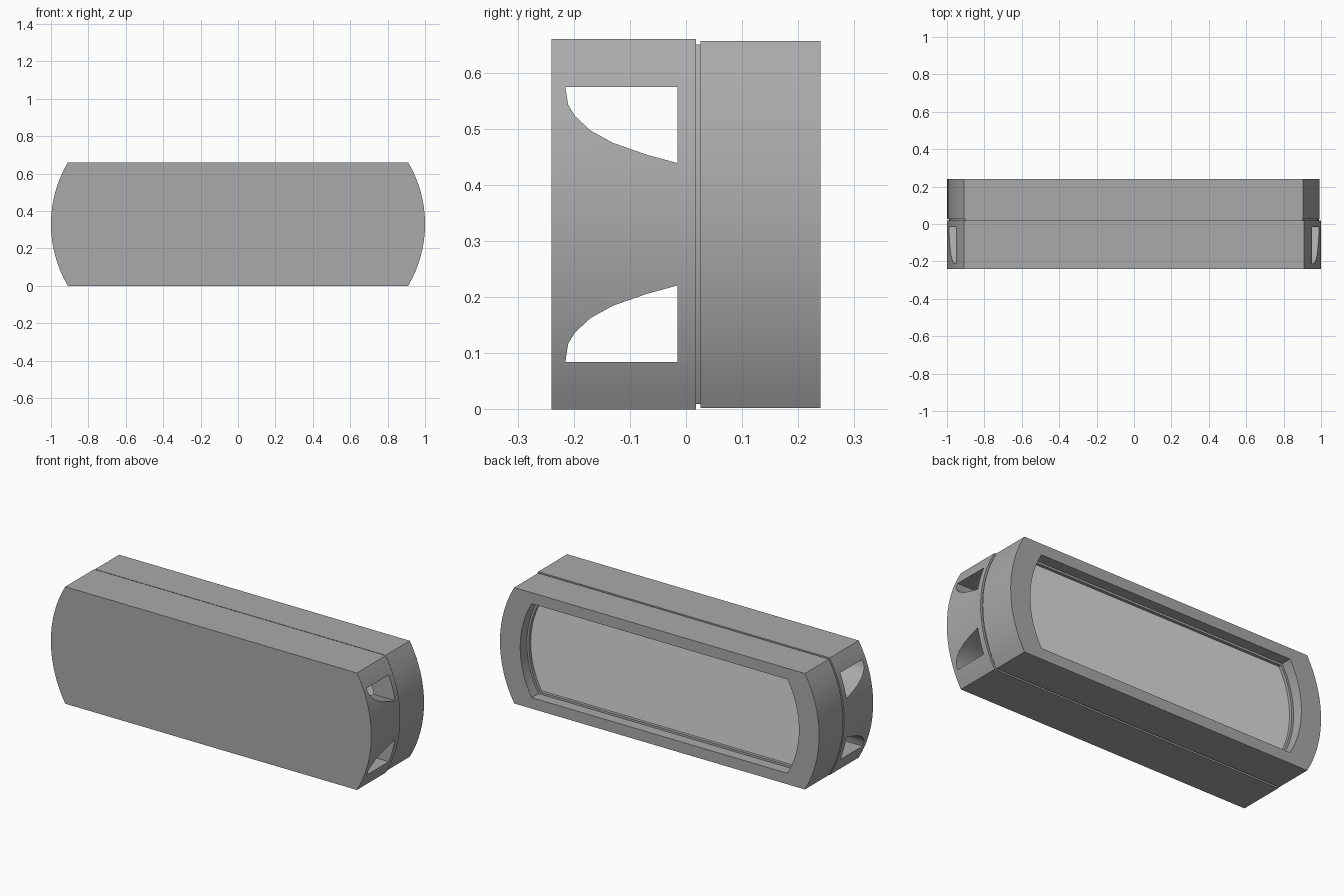
import bpy, bmesh, math

cube = bpy.data.objects.get("Cube")
if cube:
    bpy.data.objects.remove(cube, do_unlink=True)

MID = 0.33  # half height of the body


def material(name, value):
    m = bpy.data.materials.new(name)
    m.use_nodes = True
    color = (value, value, value, 1)
    m.diffuse_color = color
    m.node_tree.nodes["Principled BSDF"].inputs["Base Color"].default_value = color
    return m


body_grey = material("body grey", 0.4)
panel_grey = material("light panel grey", 0.72)


def outline(inset_x, inset_z, steps=16):
    """Rectangle with bowed ends, as (x, z) points."""
    radius, half = 0.65 - inset_x, MID - inset_z
    limit = math.asin(half / radius)
    angles = [limit * (2 * i / steps - 1) for i in range(steps + 1)]
    right = [(0.35 + radius * math.cos(a), MID + radius * math.sin(a)) for a in angles]
    return right + [(-x, 2 * MID - z) for x, z in right]


def loft(name, sections, mat, ring=False):
    """Bridge (outline, y) sections; cap the ends unless it closes as a ring."""
    bm = bmesh.new()
    loops = [[bm.verts.new((x, y, z)) for x, z in pts] for pts, y in sections]
    pairs = list(zip(loops, loops[1:]))
    if ring:
        pairs.append((loops[-1], loops[0]))
    else:
        bm.faces.new(loops[0])
        bm.faces.new(loops[-1])
    for a, b in pairs:
        for i in range(len(a)):
            j = (i + 1) % len(a)
            bm.faces.new((a[i], a[j], b[j], b[i]))
    return finish(name, bm, mat)


def finish(name, bm, mat):
    bmesh.ops.recalc_face_normals(bm, faces=bm.faces)
    mesh = bpy.data.meshes.new(name)
    bm.to_mesh(mesh)
    bm.free()
    mesh.materials.append(mat)
    obj = bpy.data.objects.new(name, mesh)
    bpy.context.collection.objects.link(obj)
    return obj


outer = outline(0, 0)
frame_outer = outline(0.004, 0.003)
seam = outline(0.012, 0.01)
opening = outline(0.13, 0.065)
ledge = outline(0.142, 0.077)

# Hollow front shell, open at the back
shell = loft("front_shell", [(outer, -0.24), (outer, 0.018),
                             (opening, 0.018), (opening, -0.22)], body_grey)

# Recessed seam between the two halves
seam_ring = loft("seam_ring", [(seam, 0.01), (seam, 0.034),
                               (ledge, 0.034), (ledge, 0.01)], body_grey, ring=True)

# Rear frame with a stepped opening
frame = loft("rear_frame", [(frame_outer, 0.026), (frame_outer, 0.24), (opening, 0.24),
                            (opening, 0.18), (ledge, 0.18), (ledge, 0.026)],
             body_grey, ring=True)
frame.location.x = -0.003

# Flat panel set into the frame
panel = loft("rear_panel", [(ledge, 0.155), (ledge, 0.163)], panel_grey)
panel.location.x = -0.003

# Curved triangular vents through both ends, mirrored top to bottom
vent = [(-0.015, 0.245), (-0.215, 0.245), (-0.21, 0.213), (-0.198, 0.193),
        (-0.17, 0.167), (-0.13, 0.145), (-0.07, 0.124), (-0.015, 0.109)]
bm = bmesh.new()
for side in (1, -1):
    a, b = [[bm.verts.new((x, y, MID + side * z)) for y, z in vent] for x in (-1.1, 1.1)]
    bm.faces.new(a)
    bm.faces.new(b)
    for i in range(len(a)):
        j = (i + 1) % len(a)
        bm.faces.new((a[i], a[j], b[j], b[i]))
cutter = finish("vent_cutter", bm, body_grey)
cutter.hide_render = True

cut = shell.modifiers.new("vents", "BOOLEAN")
cut.operation = "DIFFERENCE"
cut.solver = "EXACT"
cut.object = cutter
bpy.context.view_layer.update()
graph = bpy.context.evaluated_depsgraph_get()
cut_mesh = bpy.data.meshes.new_from_object(shell.evaluated_get(graph))
shell.modifiers.clear()
shell.data = cut_mesh
bpy.data.objects.remove(cutter, do_unlink=True)

# Smooth the bowed ends, keep the edges sharp
bpy.ops.object.select_all(action="DESELECT")
for obj in (shell, seam_ring, frame, panel):
    obj.select_set(True)
bpy.context.view_layer.objects.active = shell
bpy.ops.object.shade_smooth_by_angle(angle=math.radians(30))
